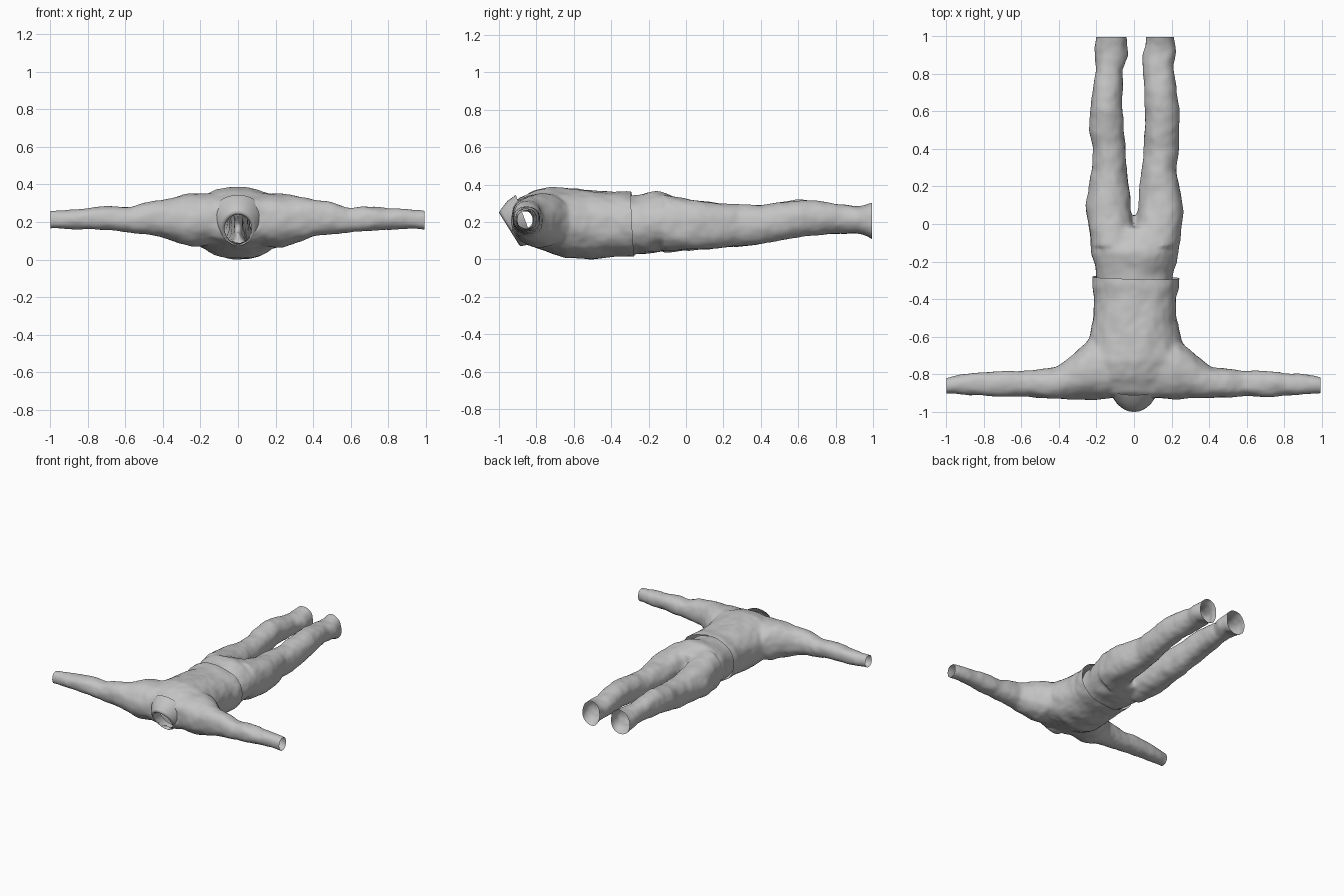
import bpy, bmesh, math
from mathutils import Vector, noise

grey = bpy.data.materials.new("cloth grey")
grey.diffuse_color = (0.55, 0.55, 0.55, 1)


def loft(bm, axis, sections, n=28, power=2.2):
    """Closed tube along axis; section = (position, lo_a, hi_a, lo_z, hi_z)."""
    rings = []
    for p, a0, a1, z0, z1 in sections:
        ring = []
        for i in range(n):
            t = 2 * math.pi * i / n
            c, s = math.cos(t), math.sin(t)
            a = (a0 + a1) / 2 + (a1 - a0) / 2 * math.copysign(abs(c) ** (2 / power), c)
            z = (z0 + z1) / 2 + (z1 - z0) / 2 * math.copysign(abs(s) ** (2 / power), s)
            ring.append(bm.verts.new((p, a, z) if axis == "x" else (a, p, z)))
        rings.append(ring)
    for r, q in zip(rings, rings[1:]):
        for i in range(n):
            j = (i + 1) % n
            bm.faces.new((r[i], r[j], q[j], q[i]))
    bm.faces.new(rings[0])
    bm.faces.new(rings[-1])
    bmesh.ops.recalc_face_normals(bm, faces=bm.faces)


def finish(name, bm):
    me = bpy.data.meshes.new(name)
    bm.to_mesh(me)
    bm.free()
    ob = bpy.data.objects.new(name, me)
    bpy.context.collection.objects.link(ob)
    me.materials.append(grey)
    for p in me.polygons:
        p.use_smooth = True
    return ob


def garment(name, bm, cuts, hole=None):
    """Fuse the tubes into one skin, wrinkle it, then open the ends."""
    ob = finish(name, bm)
    rm = ob.modifiers.new("fuse", "REMESH")
    rm.mode = "VOXEL"
    rm.voxel_size = 0.013
    sm = ob.modifiers.new("relax", "SMOOTH")
    sm.factor = 0.5
    sm.iterations = 5
    dg = bpy.context.evaluated_depsgraph_get()
    me = bpy.data.meshes.new_from_object(ob.evaluated_get(dg))
    ob.modifiers.clear()
    bm = bmesh.new()
    bm.from_mesh(me)
    bm.normal_update()
    moves = [v.normal * (0.008 * noise.noise(v.co * 9) + 0.003 * noise.noise(v.co * 22))
             for v in bm.verts]
    for v, m in zip(bm.verts, moves):
        v.co += m
    for co, no in cuts:
        bmesh.ops.bisect_plane(bm, geom=bm.verts[:] + bm.edges[:] + bm.faces[:],
                               plane_co=co, plane_no=no, clear_outer=True)
    if hole:
        gone = [f for f in bm.faces if hole(f.calc_center_median())]
        bmesh.ops.delete(bm, geom=gone, context="FACES")
    bm.to_mesh(ob.data)
    bm.free()
    ob.data.materials.clear()
    ob.data.materials.append(grey)
    for p in ob.data.polygons:
        p.use_smooth = True
    return ob


# Jacket: torso plus two sleeves
bm = bmesh.new()
loft(bm, "y", [
    (-0.20, -0.22, 0.245, 0.02, 0.355), (-0.33, -0.225, 0.24, 0.012, 0.36),
    (-0.40, -0.215, 0.225, 0.005, 0.36), (-0.50, -0.22, 0.23, 0.0, 0.363),
    (-0.64, -0.245, 0.25, 0.0, 0.375), (-0.73, -0.26, 0.26, 0.035, 0.382),
    (-0.82, -0.25, 0.25, 0.065, 0.36), (-0.90, -0.2, 0.2, 0.09, 0.32),
    (-0.925, -0.14, 0.14, 0.13, 0.29)])
for s in (1, -1):
    loft(bm, "x", [(s * x, a, b, c, d) for x, a, b, c, d in (
        (0.0, -0.92, -0.62, 0.09, 0.34), (0.15, -0.93, -0.60, 0.07, 0.35),
        (0.24, -0.935, -0.62, 0.06, 0.345), (0.32, -0.93, -0.69, 0.085, 0.333),
        (0.41, -0.93, -0.76, 0.12, 0.31), (0.50, -0.925, -0.775, 0.135, 0.30),
        (0.58, -0.92, -0.78, 0.14, 0.275), (0.68, -0.92, -0.78, 0.15, 0.28),
        (0.80, -0.915, -0.79, 0.155, 0.27), (0.90, -0.91, -0.80, 0.16, 0.265),
        (1.04, -0.90, -0.825, 0.155, 0.25))])
garment("jacket", bm,
        [((0, -0.285, 0.2), (0.02, 1, 0.05)),
         ((0.992, 0, 0), (1, 0, 0)), ((-0.998, 0, 0), (-1, 0, 0))],
        lambda c: c.y < -0.83 and (c.x / 0.085) ** 2 + ((c.z - 0.175) / 0.09) ** 2 < 1)

# Collar: slanted rings from the shoulders to the rim and back inside
bm = bmesh.new()
rings, n = [], 36
for ymid, tilt, cz, rx, rz in (
        (-0.86, 0.05, 0.205, 0.15, 0.135), (-0.905, 0.05, 0.19, 0.122, 0.118),
        (-0.935, 0.055, 0.165, 0.098, 0.098), (-0.945, 0.055, 0.157, 0.082, 0.088),
        (-0.925, 0.05, 0.155, 0.072, 0.08), (-0.86, 0.04, 0.16, 0.075, 0.08)):
    ring = []
    for i in range(n):
        t = 2 * math.pi * i / n
        narrow = 1 - 0.15 * max(0, -math.sin(t))
        ring.append(bm.verts.new((rx * math.cos(t) * narrow,
                                  ymid - tilt * math.sin(t), cz + rz * math.sin(t))))
    rings.append(ring)
for r, q in zip(rings, rings[1:]):
    for i in range(n):
        bm.faces.new((r[i], r[(i + 1) % n], q[(i + 1) % n], q[i]))
bmesh.ops.recalc_face_normals(bm, faces=bm.faces)
finish("collar", bm)

# Trousers: hips plus two legs with flared ankles
bm = bmesh.new()
loft(bm, "y", [
    (-0.40, -0.195, 0.20, 0.035, 0.33), (-0.27, -0.205, 0.205, 0.025, 0.338),
    (-0.22, -0.21, 0.22, 0.025, 0.35), (-0.15, -0.225, 0.235, 0.03, 0.362),
    (-0.06, -0.235, 0.245, 0.05, 0.33), (-0.02, -0.22, 0.23, 0.07, 0.31)])
left = [(-0.12, -0.23, 0.0, 0.035, 0.345), (0.0, -0.245, -0.003, 0.043, 0.32),
        (0.10, -0.255, -0.015, 0.05, 0.305), (0.28, -0.225, -0.035, 0.065, 0.288),
        (0.40, -0.222, -0.048, 0.08, 0.288), (0.50, -0.235, -0.055, 0.105, 0.302),
        (0.60, -0.235, -0.058, 0.12, 0.315), (0.72, -0.218, -0.062, 0.128, 0.305),
        (0.82, -0.205, -0.06, 0.135, 0.288), (0.90, -0.205, -0.025, 0.135, 0.28),
        (0.94, -0.21, -0.035, 0.125, 0.285), (1.04, -0.195, -0.05, 0.085, 0.305)]
right = [(-0.12, 0.0, 0.24, 0.035, 0.345), (0.0, 0.005, 0.262, 0.043, 0.32),
         (0.10, 0.02, 0.262, 0.05, 0.305), (0.28, 0.038, 0.23, 0.065, 0.288),
         (0.40, 0.05, 0.235, 0.08, 0.288), (0.53, 0.058, 0.246, 0.105, 0.302),
         (0.62, 0.058, 0.238, 0.12, 0.315), (0.75, 0.055, 0.222, 0.128, 0.305),
         (0.85, 0.045, 0.213, 0.135, 0.288), (0.91, 0.04, 0.225, 0.135, 0.28),
         (0.95, 0.055, 0.215, 0.125, 0.285), (1.04, 0.06, 0.205, 0.085, 0.305)]
for leg in (left, right):
    loft(bm, "y", leg)
garment("trousers", bm, [((0, -0.34, 0), (0, -1, 0)), ((0, 0.995, 0), (0, 1, 0))])

# Rest the outfit on the ground
low = min(v.co.z for o in bpy.data.objects for v in o.data.vertices)
for o in bpy.data.objects:
    for v in o.data.vertices:
        v.co.z -= low
